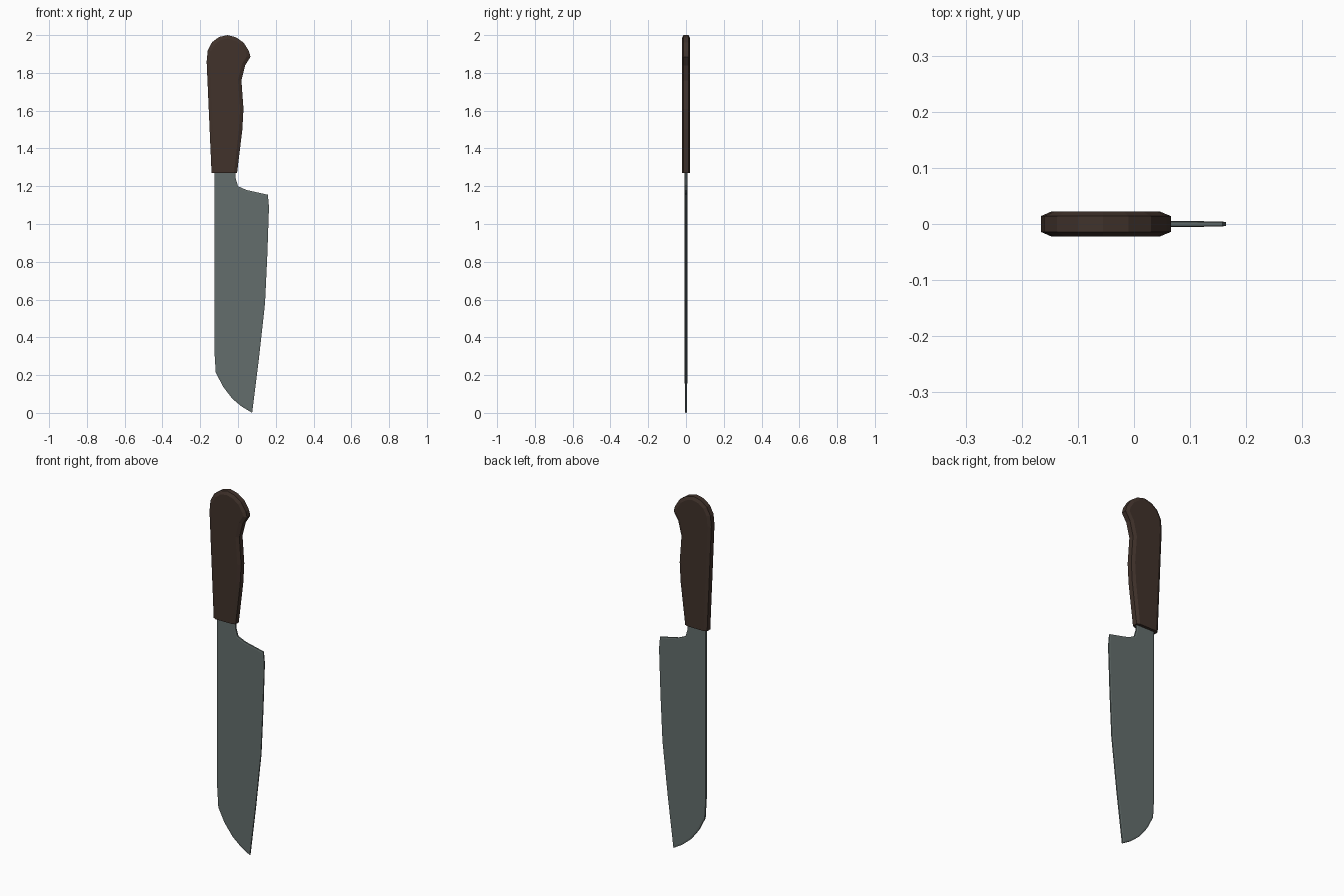
import bpy, bmesh

if "Cube" in bpy.data.objects:
    bpy.data.objects.remove(bpy.data.objects["Cube"])


def material(name, rgb):
    m = bpy.data.materials.new(name)
    m.diffuse_color = (*rgb, 1)
    m.use_nodes = True
    m.node_tree.nodes["Principled BSDF"].inputs["Base Color"].default_value = m.diffuse_color
    return m


def bevelled_plate(name, outline, rim, bevel, rise, mat, adjust=None):
    """Flat plate from an x/z outline, with a chamfer around both broad sides."""
    bm = bmesh.new()
    front = [bm.verts.new((x, -rim, z)) for x, z in outline]
    back = [bm.verts.new((x, rim, z)) for x, z in outline]
    caps = [bm.faces.new(front), bm.faces.new(back[::-1])]
    n = len(outline)
    for i in range(n):
        j = (i + 1) % n
        bm.faces.new((front[j], front[i], back[i], back[j]))
    bmesh.ops.recalc_face_normals(bm, faces=bm.faces)
    for cap in caps:
        bmesh.ops.inset_region(bm, faces=[cap], thickness=bevel, depth=rise,
                               use_even_offset=True)
    if adjust:
        for v in bm.verts:
            adjust(v.co)
    bmesh.ops.recalc_face_normals(bm, faces=bm.faces)
    me = bpy.data.meshes.new(name)
    bm.to_mesh(me)
    bm.free()
    me.materials.append(mat)
    ob = bpy.data.objects.new(name, me)
    bpy.context.collection.objects.link(ob)
    return ob


wood = material("dark brown wood", (0.052, 0.032, 0.024))
steel = material("grey steel", (0.125, 0.155, 0.15))

# Handle: straight back, rounded butt, finger swell; lower end cut square
handle_outline = [
    (-0.14, 1.27), (-0.005, 1.27), (0.023, 1.5), (0.029, 1.61), (0.018, 1.76),
    (0.038, 1.84), (0.066, 1.885), (0.058, 1.915), (0.03, 1.96), (-0.01, 1.988),
    (-0.055, 2.0), (-0.1, 1.99), (-0.137, 1.963), (-0.16, 1.92), (-0.166, 1.86)]


def square_end(co):
    if co.z < 1.3:
        co.z = 1.27


bevelled_plate("handle", handle_outline, 0.014, 0.018, 0.008, wood, square_end)

# Blade: thick straight spine on the left, thin curved cutting edge on the right
blade_outline = [
    (-0.125, 1.3), (-0.125, 0.33), (-0.118, 0.215), (-0.08, 0.14), (-0.03, 0.075),
    (0.02, 0.033), (0.075, 0.0), (0.11, 0.28), (0.143, 0.58), (0.155, 0.83),
    (0.164, 1.09), (0.158, 1.155), (0.045, 1.18), (0.0, 1.2), (-0.012, 1.24),
    (-0.015, 1.3)]


def thin_to_edge(co):
    co.y *= 1.0 - 1.2 * (co.x + 0.125)


bevelled_plate("blade", blade_outline, 0.005, 0.008, 0.002, steel, thin_to_edge)
